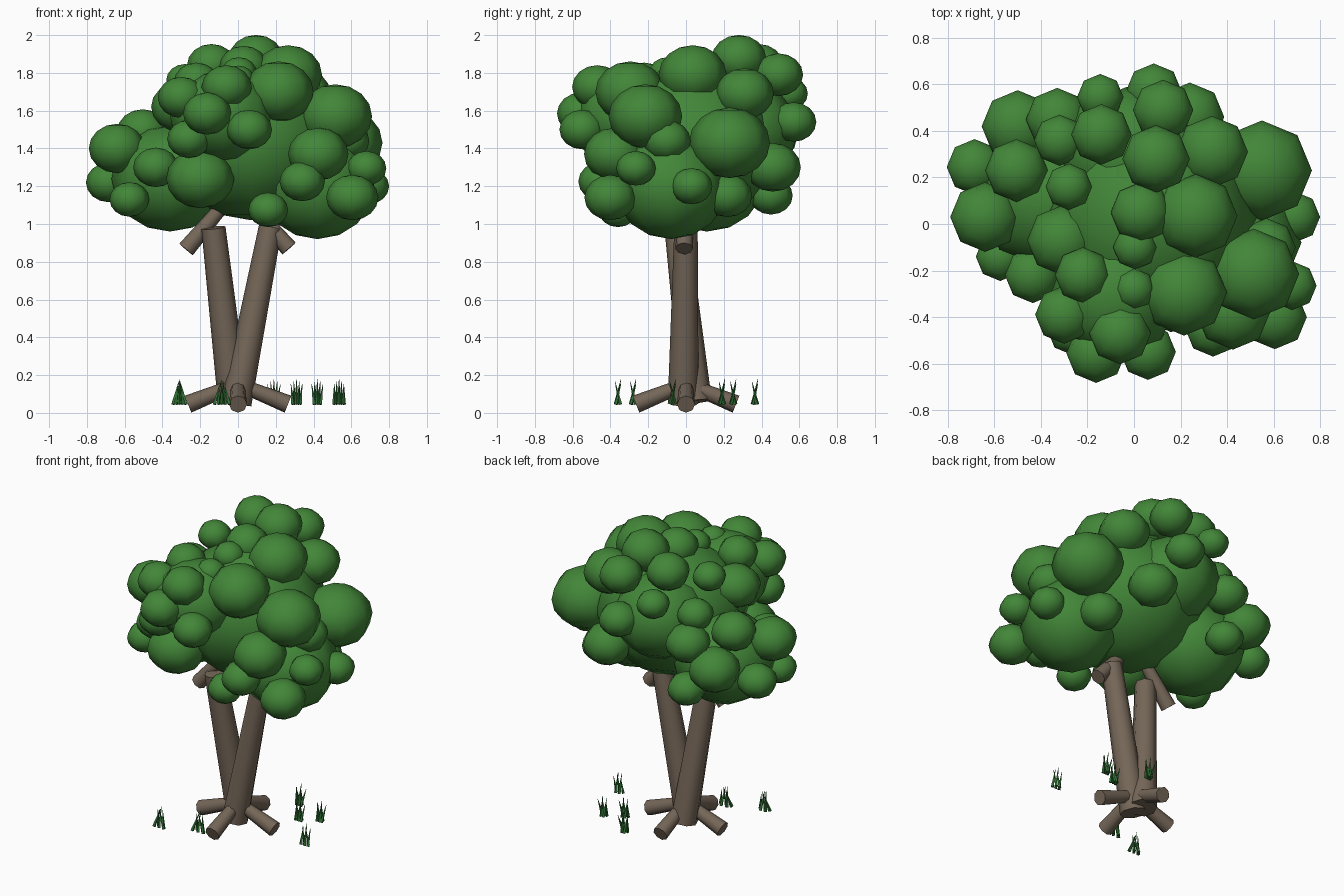
import bpy, bmesh, math
from mathutils import Vector, Matrix


def material(name, rgb):
    m = bpy.data.materials.new(name)
    m.diffuse_color = (*rgb, 1)
    return m


LEAF = material("leaf green", (0.055, 0.24, 0.04))
BARK = material("bark brown", (0.178, 0.135, 0.098))
GRASS = material("grass green", (0.03, 0.16, 0.035))


def finish(bm, name, mat, angle=60):
    me = bpy.data.meshes.new(name)
    bm.to_mesh(me)
    bm.free()
    me.materials.append(mat)
    ob = bpy.data.objects.new(name, me)
    bpy.context.collection.objects.link(ob)
    bpy.ops.object.select_all(action='DESELECT')
    ob.select_set(True)
    bpy.context.view_layer.objects.active = ob
    bpy.ops.object.shade_smooth_by_angle(angle=math.radians(angle))
    return ob


def clump(bm, x, y, z, r, rz=None):
    """Slightly flattened eight-sided ball of leaves."""
    rz = rz or r * 0.87
    bmesh.ops.create_uvsphere(bm, u_segments=8, v_segments=8, radius=1,
                              matrix=Matrix.Translation((x, y, z)) @ Matrix.Diagonal((r, r, rz, 1)))


def limb(bm, a, b, r1, r2, sides=8):
    """Tapered cylinder from a to b."""
    a, b = Vector(a), Vector(b)
    d = b - a
    rot = d.to_track_quat('Z', 'Y').to_matrix().to_4x4()
    bmesh.ops.create_cone(bm, cap_ends=True, segments=sides, radius1=r1, radius2=r2,
                          depth=d.length, matrix=Matrix.Translation((a + b) / 2) @ rot)


# large inner masses of the crown
bm = bmesh.new()
for c in [(0.07, 0.03, 1.43, 0.46, 0.41), (-0.36, 0.11, 1.24, 0.31, 0.28),
          (0.42, -0.08, 1.20, 0.30, 0.28), (-0.03, 0.30, 1.50, 0.29, 0.26),
          (-0.08, -0.30, 1.57, 0.28, 0.24), (0.09, 0.08, 1.62, 0.30, 0.22)]:
    clump(bm, *c)
finish(bm, "crown_core", LEAF)

# smaller clumps: left side
left = [(-0.50, 0.42, 1.31, 0.155), (-0.685, 0.245, 1.22, 0.12), (-0.505, 0.23, 1.49, 0.135),
        (-0.64, 0.03, 1.40, 0.15), (-0.575, -0.14, 1.13, 0.105), (-0.435, -0.22, 1.30, 0.12),
        (-0.32, 0.45, 1.15, 0.115)]
# front clumps
front = [(-0.20, -0.34, 1.24, 0.18), (-0.26, -0.45, 1.45, 0.115), (-0.30, -0.39, 1.67, 0.125),
         (-0.06, -0.47, 1.725, 0.133), (-0.163, -0.555, 1.585, 0.128), (0.06, -0.55, 1.50, 0.12),
         (0.16, -0.36, 1.075, 0.105)]
# right side clumps
right = [(0.55, 0.23, 1.43, 0.215), (0.69, 0.03, 1.20, 0.11), (0.515, -0.215, 1.57, 0.195),
         (0.68, -0.265, 1.295, 0.105), (0.605, -0.40, 1.14, 0.138), (0.34, -0.45, 1.225, 0.12),
         (0.425, -0.38, 1.37, 0.16), (0.57, -0.10, 1.44, 0.125), (0.44, 0.22, 1.15, 0.13)]
# top clumps
top = [(0.215, -0.295, 1.70, 0.185), (0.265, 0.035, 1.79, 0.18), (0.095, 0.28, 1.875, 0.145),
       (0.335, 0.31, 1.69, 0.155), (0.03, 0.05, 1.83, 0.13), (-0.28, 0.16, 1.76, 0.1),
       (-0.31, -0.07, 1.62, 0.15), (-0.22, -0.22, 1.75, 0.12), (0.0, -0.28, 1.76, 0.09),
       (0.005, -0.10, 1.80, 0.095), (-0.14, 0.385, 1.84, 0.13)]
# back clumps
back = [(-0.32, 0.36, 1.60, 0.11), (-0.33, 0.45, 1.45, 0.135), (-0.145, 0.545, 1.69, 0.1),
        (0.085, 0.57, 1.54, 0.12), (0.125, 0.49, 1.79, 0.13), (0.24, 0.46, 1.30, 0.148)]
for name, group in [("left", left), ("front", front), ("right", right), ("top", top), ("back", back)]:
    bm = bmesh.new()
    for c in group:
        clump(bm, *c)
    finish(bm, name + "_leaf_clumps", LEAF)

# forked trunk
bm = bmesh.new()
limb(bm, (-0.025, 0.055, 0.06), (-0.13, -0.05, 0.98), 0.082, 0.064)
limb(bm, (-0.01, -0.015, 0.05), (0.172, 0.0, 0.985), 0.082, 0.062)
finish(bm, "trunks", BARK)

# short branches under the crown
bm = bmesh.new()
limb(bm, (-0.275, -0.01, 0.865), (-0.06, 0.0, 1.12), 0.047, 0.035)
limb(bm, (0.27, -0.01, 0.87), (0.08, 0.0, 1.09), 0.047, 0.035)
finish(bm, "branches", BARK)

# four roots
bm = bmesh.new()
for i in range(4):
    c, s = math.cos(i * math.pi / 2), math.sin(i * math.pi / 2)
    limb(bm, (0.265 * c, 0.265 * s, 0.046), (0.03 * c, 0.03 * s, 0.14), 0.048, 0.037)
finish(bm, "roots", BARK)

# grass tufts: x, y, spread at the bottom, spread at the top
bm = bmesh.new()
for x, y, low, high in [(-0.31, -0.36, 0.035, 0.008), (-0.085, -0.28, 0.04, 0.012),
                        (0.19, 0.365, 0.015, 0.035), (0.31, 0.19, 0.018, 0.03),
                        (0.42, 0.25, 0.015, 0.03), (0.535, -0.07, 0.025, 0.025)]:
    for i in range(5):
        u = (i - 2) / 2
        v = 0.012 if i % 2 else -0.012
        limb(bm, (x + u * low, y + v, 0.045), (x + u * high, y - v * 1.3, 0.178 - 0.025 * abs(u)),
             0.011, 0.001, 4)
finish(bm, "grass_tufts", GRASS, 30)
